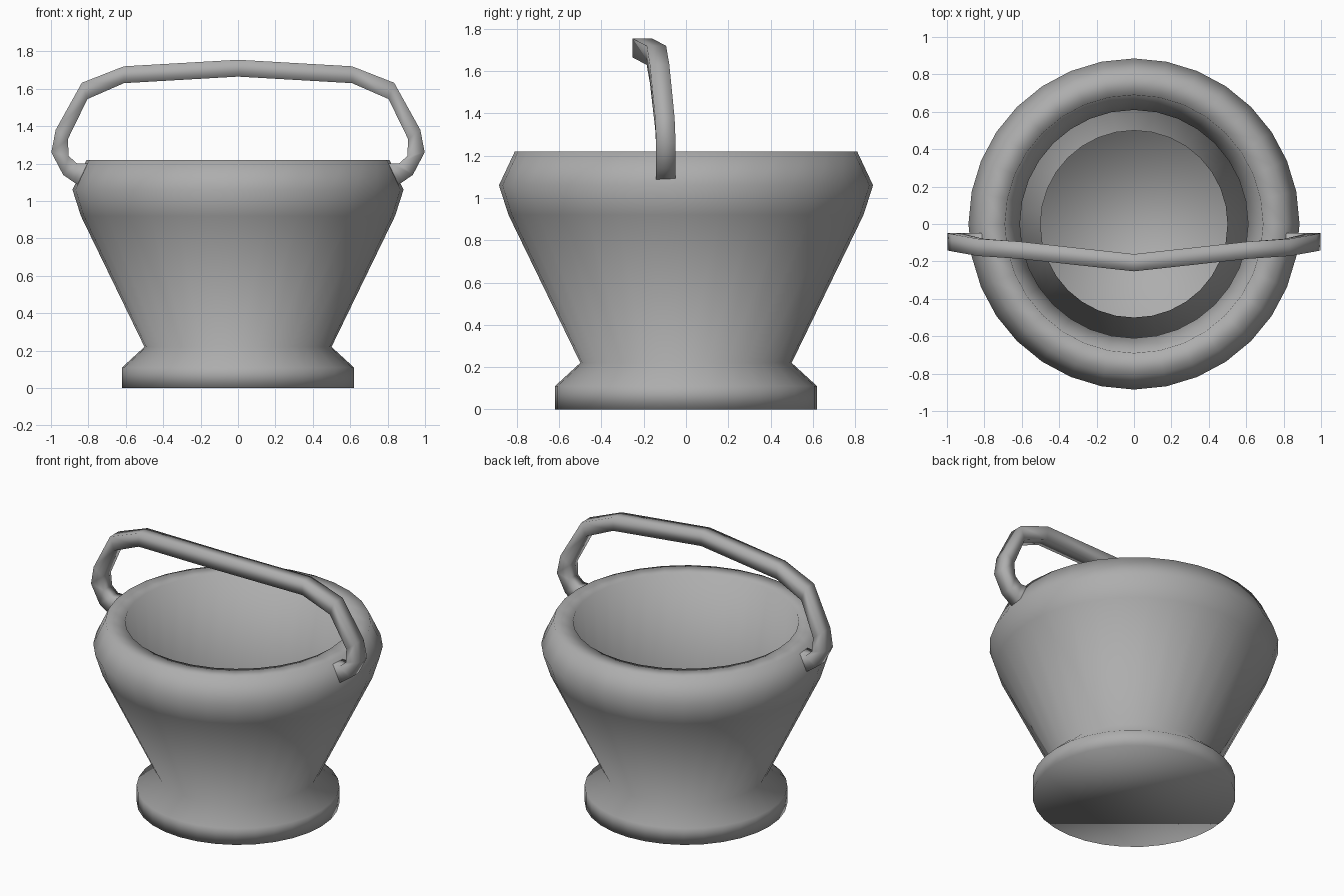
import bpy, bmesh, math

if "Cube" in bpy.data.objects:
    bpy.data.objects.remove(bpy.data.objects["Cube"])

grey = bpy.data.materials.new("dark_grey")
grey.diffuse_color = (0.42, 0.42, 0.42, 1)
grey.use_nodes = True
grey.node_tree.nodes["Principled BSDF"].inputs["Base Color"].default_value = grey.diffuse_color


def finish(name, bm):
    """Turn the bmesh into a smooth shaded grey object."""
    bmesh.ops.recalc_face_normals(bm, faces=bm.faces)
    for f in bm.faces:
        f.smooth = True
    me = bpy.data.meshes.new(name)
    bm.to_mesh(me)
    bm.free()
    me.materials.append(grey)
    ob = bpy.data.objects.new(name, me)
    bpy.context.collection.objects.link(ob)


# Bucket: flared foot, tapered wall, rounded rim and open inner lining
profile = [(0.62, 0), (0.62, 0.11), (0.50, 0.22), (0.84, 0.92),
           (0.885, 1.06), (0.81, 1.22), (0.69, 1.22), (0.61, 0.53)]
bm = bmesh.new()
verts = [bm.verts.new((r, 0, z)) for r, z in profile]
edges = [bm.edges.new(p) for p in zip(verts, verts[1:])]
bmesh.ops.spin(bm, geom=verts + edges, cent=(0, 0, 0), axis=(0, 0, 1),
               angle=math.tau, steps=32)
bmesh.ops.remove_doubles(bm, verts=bm.verts, dist=1e-4)
# closed underside
base = [v for v in bm.verts if v.co.z < 0.001]
bm.faces.new(sorted(base, key=lambda v: math.atan2(v.co.y, v.co.x)))
finish("bucket", bm)

# Handle: square bar, each section as (outer x, z), (inner x, z), y
half = [((0.83, 1.07), (0.78, 1.20), -0.095),
        ((0.885, 1.105), (0.82, 1.20), -0.095),
        ((0.935, 1.14), (0.86, 1.20), -0.095),
        ((0.998, 1.26), (0.905, 1.24), -0.095),
        ((0.975, 1.38), (0.91, 1.33), -0.10),
        ((0.835, 1.632), (0.805, 1.545), -0.125),
        ((0.61, 1.72), (0.61, 1.63), -0.14)]
sections = half + [((0, 1.755), (0, 1.665), -0.207)]
sections += [((-a, b), (-c, d), y) for (a, b), (c, d), y in reversed(half)]
bm = bmesh.new()
rings = []
for (xo, zo), (xi, zi), y in sections:
    rings.append([bm.verts.new(p) for p in (
        (xo, y - 0.046, zo), (xo, y + 0.046, zo),
        (xi, y + 0.046, zi), (xi, y - 0.046, zi))])
for a, b in zip(rings, rings[1:]):
    for i in range(4):
        j = (i + 1) % 4
        bm.faces.new((a[i], a[j], b[j], b[i]))
finish("handle", bm)
